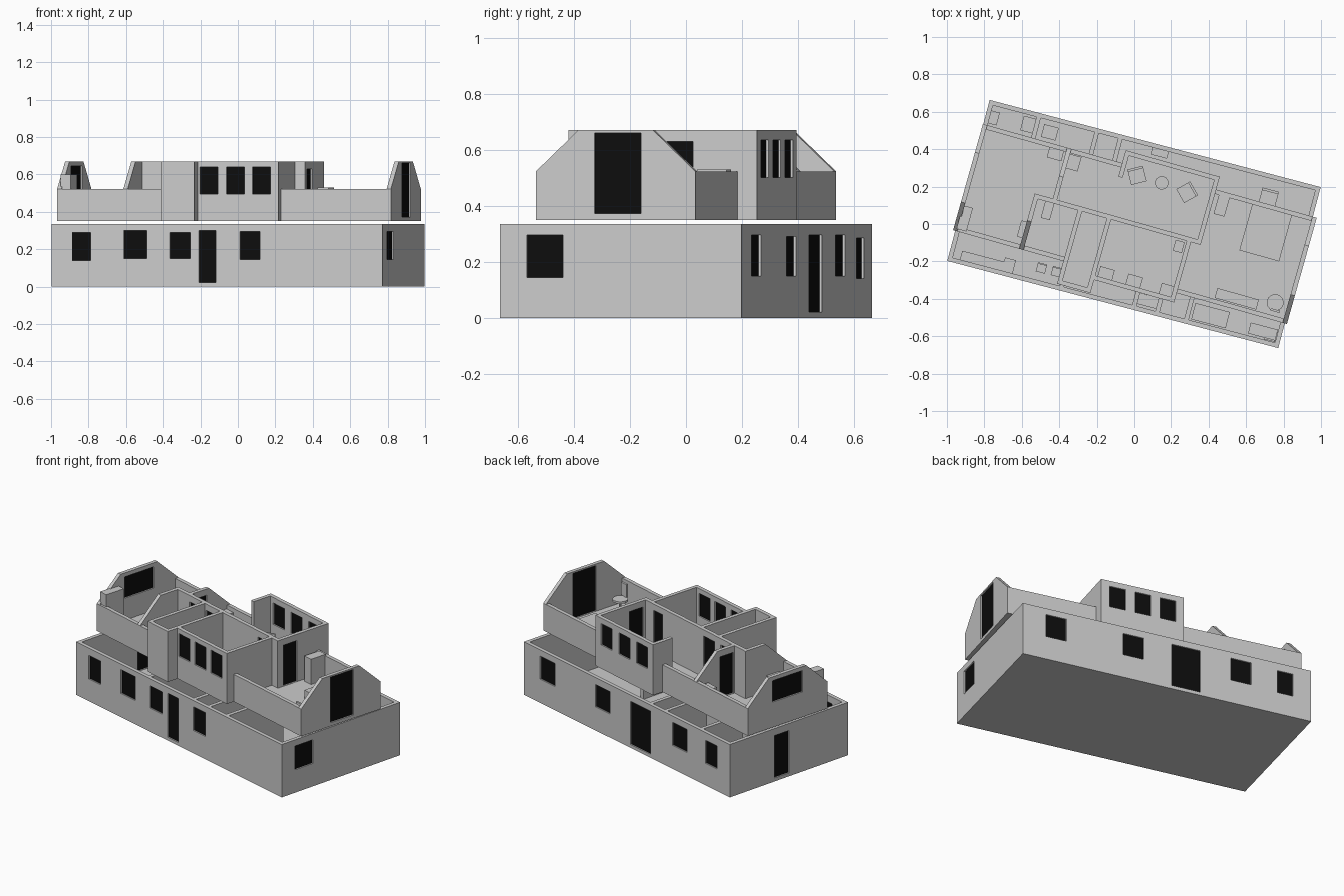
import bpy, bmesh, math
from mathutils import Matrix, Vector

if "Cube" in bpy.data.objects:
    bpy.data.objects.remove(bpy.data.objects["Cube"])

GROUND = Matrix.Rotation(math.radians(-14.75), 4, 'Z')
UPPER = Matrix.Translation((0.005, 0, 0)) @ Matrix.Rotation(math.radians(-15.7), 4, 'Z')
T = 0.024            # wall thickness
black = bpy.data.materials.new("dark_glass")
black.diffuse_color = (0.004, 0.004, 0.004, 1)
black.use_nodes = True
black.node_tree.nodes["Principled BSDF"].inputs["Base Color"].default_value = black.diffuse_color


def add(name, bm, frame, mat=None):
    bmesh.ops.recalc_face_normals(bm, faces=bm.faces)
    me = bpy.data.meshes.new(name)
    bm.to_mesh(me)
    bm.free()
    ob = bpy.data.objects.new(name, me)
    bpy.context.collection.objects.link(ob)
    ob.matrix_world = frame
    if mat:
        me.materials.append(mat)
    return ob


def put_box(bm, u0, u1, v0, v1, z0, z1):
    m = Matrix.Translation(((u0 + u1) / 2, (v0 + v1) / 2, (z0 + z1) / 2))
    bmesh.ops.create_cube(bm, size=1, matrix=m @ Matrix.Diagonal((u1 - u0, v1 - v0, z1 - z0, 1)))


def box(name, frame, *b, mat=None):
    bm = bmesh.new()
    put_box(bm, *b)
    return add(name, bm, frame, mat)


def wall(name, frame, axis, pos, profile, openings=()):
    """Upright slab: profile is (along, z) points, pos is its lower face across."""
    def span(a0, a1, c0, c1, z0, z1):
        return (a0, a1, c0, c1, z0, z1) if axis == 'u' else (c0, c1, a0, a1, z0, z1)
    bm = bmesh.new()
    rows = [[bm.verts.new((a, c, z) if axis == 'u' else (c, a, z)) for a, z in profile]
            for c in (pos, pos + T)]
    bm.faces.new(rows[0])
    bm.faces.new(rows[1])
    n = len(profile)
    for i in range(n):
        j = (i + 1) % n
        bm.faces.new((rows[0][i], rows[0][j], rows[1][j], rows[1][i]))
    ob = add(name, bm, frame)
    if not openings:
        return
    cut = bmesh.new()
    pane = bmesh.new()
    for a0, a1, z0, z1 in openings:
        put_box(cut, *span(a0, a1, pos - .02, pos + T + .02, z0, z1))
        put_box(pane, *span(a0, a1, pos + T * .35, pos + T * .65, z0, z1))
    cutter = add("cutter", cut, frame)
    cutter.hide_render = True
    mod = ob.modifiers.new("openings", 'BOOLEAN')
    mod.operation, mod.solver, mod.object = 'DIFFERENCE', 'EXACT', cutter
    bpy.context.view_layer.update()
    ob.data = bpy.data.meshes.new_from_object(ob.evaluated_get(bpy.context.evaluated_depsgraph_get()))
    ob.modifiers.clear()
    bpy.data.objects.remove(cutter)
    add(name + "_panes", pane, frame, black)


def rect(a0, a1, z0, z1):
    return [(a0, z0), (a1, z0), (a1, z1), (a0, z1)]


# ---- ground floor: slab, outer walls with openings
W, D, H = .915, .445, .335
box("ground_slab", GROUND, -W, W, -D, D, 0, .02)
fx = lambda x: (x + .115) / .967
front = [(fx(a), fx(b), c, d) for a, b, c, d in
         [(-.89, -.79, .14, .29), (-.615, -.49, .15, .30), (-.365, -.255, .15, .29),
          (-.21, -.12, .022, .30), (.01, .115, .145, .295)]]
wall("front_wall", GROUND, 'u', -D, rect(-W, W, 0, H), front)
back = [(c - w / 2, c + w / 2, z0, z1) for c, w, z0, z1 in
        [(.705, .13, .15, .295), (.215, .13, .15, .29), (-.122, .18, .022, .295),
         (-.47, .13, .15, .295), (-.75, .10, .14, .285)]]
wall("back_wall", GROUND, 'u', D - T, rect(-W, W, 0, H), back)
wall("right_wall", GROUND, 'v', W - T, rect(-D, D, 0, H), [(-.346, -.212, .145, .295)])
wall("left_wall", GROUND, 'v', -W, rect(-D, D, 0, H), [(.0, .11, .022, .29)])

# ground partitions
for u, v0, v1 in [(-.30, -D, 0), (.10, -D, -.1), (.23, -D, -.1), (.39, -D, 0),
                  (-.65, .1, D), (-.33, .1, D), (-.2, .1, D)]:
    wall("ground_partition", GROUND, 'v', u, rect(v0 + .01, v1 - .01, .01, H - .003))
wall("ground_spine", GROUND, 'u', .1, rect(-W + .01, -.2, .01, H - .003))

# ---- upper floor: slab, knee walls, sloped gables
U, V, Z0, ZK, ZT = .927, .295, .35, .523, .67
box("upper_slab", UPPER, -U, U, -V, V, Z0, .37)
box("back_dormer_floor", UPPER, -.15, .36, V - .01, .362, Z0, .37)
box("front_dormer_floor", UPPER, -.13, .31, -.343, -V + .01, Z0, .37)
box("stair_floor", UPPER, -.31, -.13, -.415, -V + .01, Z0, .37)
for name, v, spans in [("front_knee_wall", -V, [(-U, -.30), (.30, U)]),
                       ("back_knee_wall", V - T, [(-U, -.14), (.35, U)])]:
    for a, b in spans:
        wall(name, UPPER, 'u', v, rect(a, b, Z0, ZK))
gable = [(-V, Z0), (V, Z0), (V, ZK), (.138, ZT), (-.138, ZT), (-V, ZK)]
wall("right_gable", UPPER, 'v', U - T, gable, [(-.078, .093, .372, .66)])
wall("left_gable", UPPER, 'v', -U, gable, [(-.11, .11, .51, .645)])

# dormers and stair tower
wall("front_dormer_wall", UPPER, 'u', -.347, rect(-.135, .316, Z0, ZT),
     [(c - .05, c + .05, .495, .64) for c in (-.068, .078, .222)])
wall("back_dormer_wall", UPPER, 'u', .342, rect(-.155, .365, Z0, ZT),
     [(c - .05, c + .05, .50, .635) for c in (-.055, .105, .265)])
wall("stair_tower_front", UPPER, 'u', -.42, rect(-.315, -.13, Z0, ZT))
wall("stair_tower_left", UPPER, 'v', -.315, rect(-.42, 0, Z0, ZT))
wall("stair_tower_right", UPPER, 'v', -.154, rect(-.42, 0, Z0, ZT))
wall("front_dormer_side", UPPER, 'v', .292, rect(-.347, 0, Z0, ZT))
wall("back_dormer_left_side", UPPER, 'v', -.155, rect(.22, .366, Z0, ZT))
wall("bedroom_wall", UPPER, 'v', .345, rect(-.01, .366, Z0, ZT), [(.03, .13, .372, .63)])

# upper partitions
back_half = [(0, Z0), (V, Z0), (V, ZK), (.138, ZT), (0, ZT)]
front_half = [(-a, z) for a, z in back_half]
wall("left_room_wall", UPPER, 'v', -.46, back_half, [(.02, .12, .372, .63)])
wall("bath_wall", UPPER, 'v', -.56, front_half)
wall("hall_wall", UPPER, 'u', -.012, rect(-.56, .368, Z0, ZT),
     [(-.43, -.335, .372, .63), (-.28, -.18, .372, .63), (.19, .275, .372, .63)])


# ---- furniture, placed by plan position
def at(frame, x, y, turn=0):
    local = frame.inverted() @ Vector((x, y, 0))
    return frame @ Matrix.Translation(local) @ Matrix.Rotation(math.radians(turn), 4, 'Z')


def block(name, frame, x, y, w, d, z0, z1, turn=0):
    box(name, at(frame, x, y, turn), -w / 2, w / 2, -d / 2, d / 2, z0, z1)


def disc(name, frame, x, y, r, z0, z1, n=16):
    bm = bmesh.new()
    bmesh.ops.create_cone(bm, cap_ends=True, segments=n, radius1=r, radius2=r, depth=z1 - z0,
                          matrix=Matrix.Translation((0, 0, (z0 + z1) / 2)))
    add(name, bm, at(frame, x, y))


def chair(name, frame, x, y, s, z, turn):
    bm = bmesh.new()
    h = s / 2
    put_box(bm, -h, h, -h, h, z + s * .45, z + s * .6)
    put_box(bm, -h, h, h - s * .15, h, z + s * .6, z + s * 1.2)
    for a in (-h, h - s * .12):
        for b in (-h, h - s * .12):
            put_box(bm, a, a + s * .12, b, b + s * .12, z, z + s * .45)
    add(name, bm, at(frame, x, y, turn))


block("bed", UPPER, .705, -.045, .22, .26, .37, .425)
block("sideboard", UPPER, .55, -.40, .23, .055, .37, .43)
block("wardrobe", UPPER, .47, .10, .06, .11, .37, .53)
block("desk", UPPER, -.905, .03, .055, .13, .37, .60)
block("cabinet", UPPER, -.42, .375, .08, .06, .37, .50)
block("hall_cabinet", UPPER, -.33, .33, .08, .08, .37, .50)
block("bathtub", UPPER, -.46, .08, .05, .11, .37, .43)
block("basin", UPPER, -.59, -.03, .05, .09, .37, .47)
for x, y in [(-.15, -.265), (0, -.305), (.18, -.355)]:
    block("nightstand", UPPER, x, y, .08, .06, .37, .43)
block("tall_cupboard", UPPER, .24, -.12, .05, .06, .37, .55)
chair("armchair_left", UPPER, .015, .26, .085, .37, 30)
chair("armchair_right", UPPER, .285, .17, .085, .37, -45)
disc("round_table", UPPER, .15, .22, .036, .37, .42)
disc("swivel_seat", UPPER, .755, -.42, .045, .425, .438)
disc("swivel_post", UPPER, .755, -.42, .008, .37, .425, 8)
block("swivel_back", UPPER, .755, -.463, .05, .012, .438, .52)

# ground furniture
block("counter", GROUND, -.80, -.205, .26, .06, .02, .15)
block("counter_end", GROUND, -.67, -.225, .06, .08, .02, .15)
block("sofa", GROUND, .41, -.49, .19, .09, .02, .10)
block("dining_table", GROUND, .69, -.575, .15, .06, .10, .115)
for x, y in [(-.495, -.235), (-.415, -.255)]:
    chair("bar_stool", GROUND, x, y, .05, .02, 0)
chair("dining_chair", GROUND, .73, -.60, .06, .02, 180)
chair("garden_side_chair", GROUND, .72, .14, .09, .02, 0)
block("hall_bench", GROUND, .14, .385, .09, .05, .02, .12)
block("shower", GROUND, -.76, .57, .07, .07, .02, .16)
block("toilet", GROUND, -.56, .53, .08, .08, .02, .12)
block("washer", GROUND, -.45, .49, .08, .07, .02, .14)
block("front_shelf", GROUND, .07, -.41, .14, .06, .02, .12)
